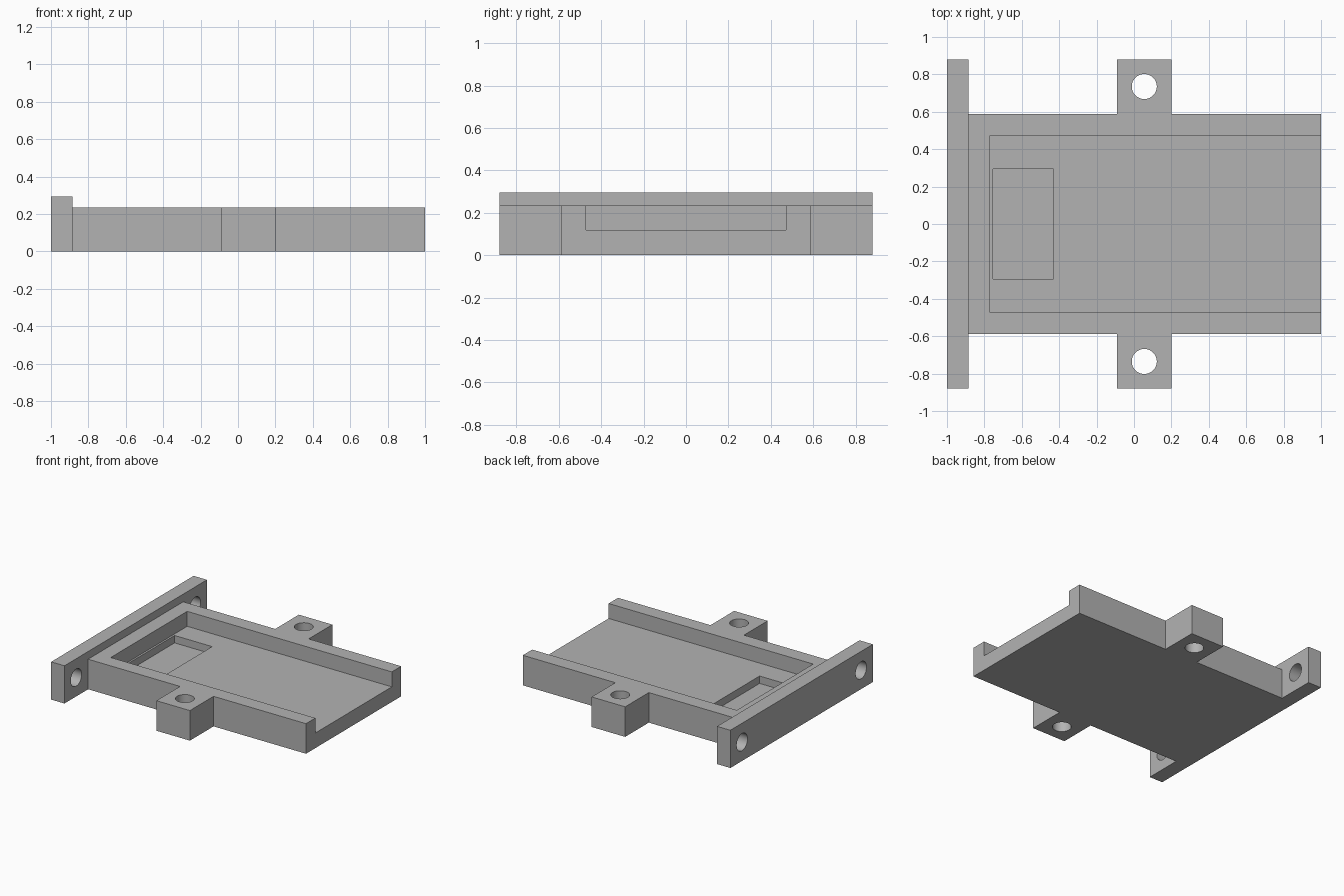
import bpy
import math

cube = bpy.data.objects.get("Cube")
if cube:
    bpy.data.objects.remove(cube, do_unlink=True)

grey = bpy.data.materials.new("light_grey")
grey.use_nodes = True
colour = (0.45, 0.45, 0.45, 1)
grey.diffuse_color = colour
grey.node_tree.nodes["Principled BSDF"].inputs["Base Color"].default_value = colour


def finish(name):
    obj = bpy.context.object
    obj.name = name
    bpy.ops.object.transform_apply(location=False, rotation=True, scale=True)
    obj.data.materials.append(grey)
    return obj


def box(name, x0, x1, half_y, z0, z1):
    """Box centred on y, given by its extents."""
    bpy.ops.mesh.primitive_cube_add(size=1, location=((x0 + x1) / 2, 0, (z0 + z1) / 2))
    bpy.context.object.scale = (x1 - x0, 2 * half_y, z1 - z0)
    return finish(name)


def drill(name, location, tilt=0):
    bpy.ops.mesh.primitive_cylinder_add(vertices=48, radius=HOLE_R, depth=0.6,
                                        location=location, rotation=(0, tilt, 0))
    return finish(name)


def combine(target, tool, operation):
    """Apply a boolean and discard the tool object."""
    tool.hide_render = True
    mod = target.modifiers.new(operation, 'BOOLEAN')
    mod.operation, mod.solver, mod.object = operation, 'EXACT', tool
    bpy.context.view_layer.objects.active = target
    bpy.ops.object.modifier_apply(modifier=mod.name)
    bpy.data.objects.remove(tool, do_unlink=True)


BODY_TOP, FLANGE_TOP = 0.235, 0.295
WIDE, HOLE_Y, HOLE_R = 0.88, 0.735, 0.067

# Tray body with side ears and the taller end flange
tray = box("mounting_tray", -0.95, 1, 0.588, 0, BODY_TOP)
combine(tray, box("ears", -0.09, 0.2, WIDE, 0, BODY_TOP), 'UNION')
combine(tray, box("end_flange", -1, -0.885, WIDE, 0, FLANGE_TOP), 'UNION')

# Pocket open at the right end, with a deeper recess in its floor
combine(tray, box("pocket", -0.77, 1.2, 0.472, 0.118, 0.5), 'DIFFERENCE')
combine(tray, box("recess", -0.755, -0.43, 0.295, 0.06, 0.4), 'DIFFERENCE')

# Screw holes through the ears and the flange
for side in (-1, 1):
    combine(tray, drill("ear_hole", (0.055, side * HOLE_Y, BODY_TOP / 2)), 'DIFFERENCE')
    combine(tray, drill("flange_hole", (-0.94, side * HOLE_Y, FLANGE_TOP / 2),
                        math.pi / 2), 'DIFFERENCE')

# Smooth hole walls, sharp edges elsewhere
bpy.ops.object.select_all(action='DESELECT')
tray.select_set(True)
bpy.context.view_layer.objects.active = tray
bpy.ops.object.shade_smooth_by_angle(angle=math.radians(30))
